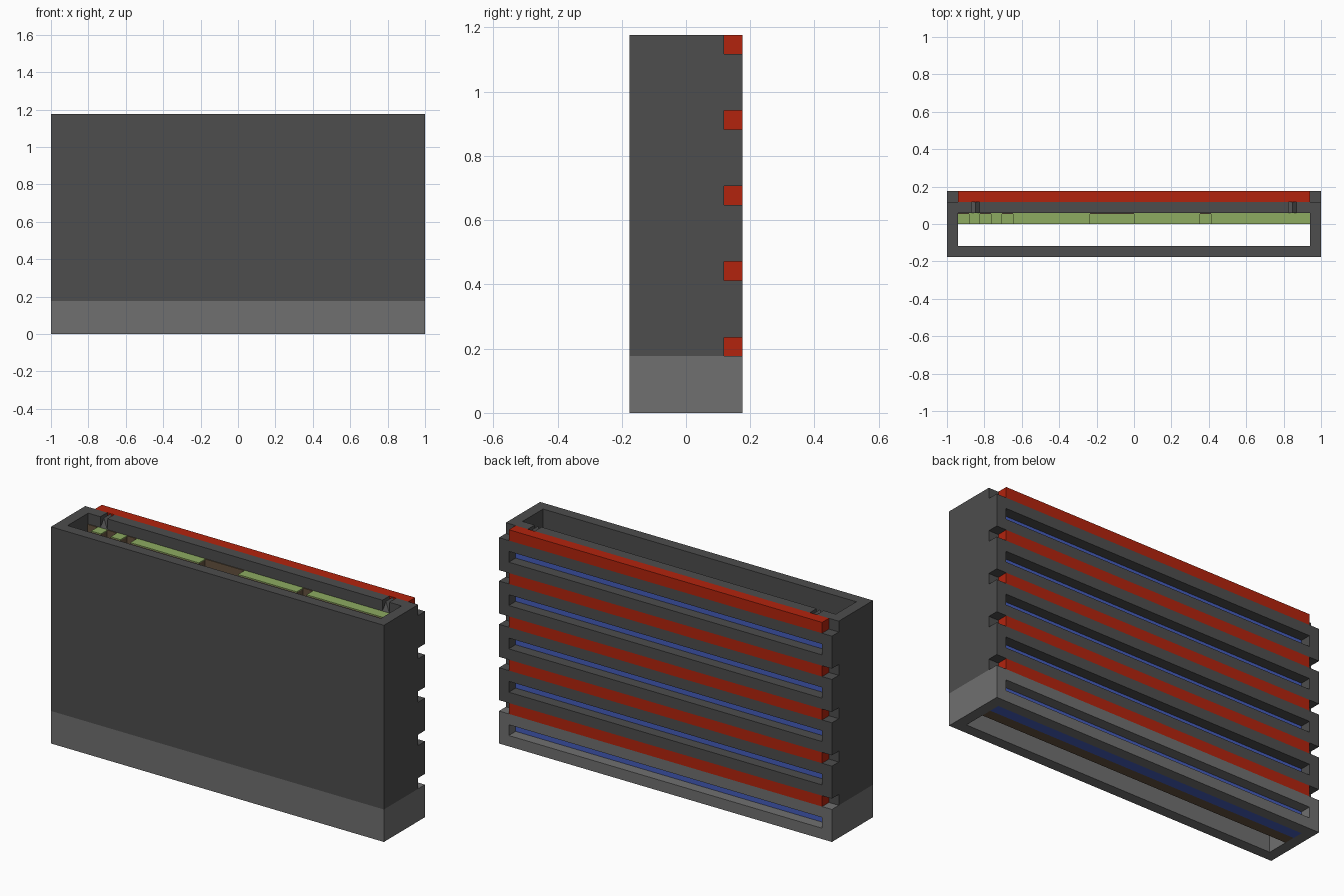
import bpy
import bmesh
from mathutils import Matrix, Vector

old = bpy.data.objects.get("Cube")
if old:
    bpy.data.objects.remove(old, do_unlink=True)

U = 2 / 34  # one module: the case is 34 x 6 x 20 modules


def material(name, color):
    m = bpy.data.materials.new(name)
    m.use_nodes = True
    rgba = (*color, 1)
    m.diffuse_color = rgba
    m.node_tree.nodes["Principled BSDF"].inputs["Base Color"].default_value = rgba
    return m


DARK = material("dark grey", (0.075, 0.075, 0.075))
LIGHT = material("light grey", (0.16, 0.16, 0.16))
RED = material("red", (0.45, 0.017, 0.004))
GREEN = material("green", (0.27, 0.41, 0.12))
BLUE = material("blue", (0.06, 0.11, 0.5))
BROWN = material("brown", (0.13, 0.085, 0.05))


def finish(name, bm, mat):
    bmesh.ops.recalc_face_normals(bm, faces=bm.faces)
    mesh = bpy.data.meshes.new(name)
    bm.to_mesh(mesh)
    bm.free()
    mesh.materials.append(mat)
    ob = bpy.data.objects.new(name, mesh)
    bpy.context.collection.objects.link(ob)
    return ob


def boxes(name, mat, spans):
    """One object made of boxes, each given as x, y and z ranges in modules."""
    bm = bmesh.new()
    for span in spans:
        low = Vector([a for a, b in span])
        high = Vector([b for a, b in span])
        place = Matrix.Translation((low + high) / 2 * U)
        bmesh.ops.create_cube(bm, size=1, matrix=place @ Matrix.Diagonal((high - low) * U).to_4x4())
    return finish(name, bm, mat)


ENDS = [(-17, -16), (16, 17)]
FULL, INNER = (-17, 17), (-16, 16)
BACK = (2, 3)

# Front and side walls: light base, dark upper case
for name, mat, z in (("base", LIGHT, (0, 3)), ("case", DARK, (3, 20))):
    boxes(name + "_front_wall", mat, [(FULL, (-3, -2), z)])
    boxes(name + "_side_walls", mat, [(x, (-2, 2), z) for x in ENDS])

# Slotted back wall with a red bar above every slot
for level in range(5):
    z = level * 4
    slats = [(FULL, BACK, (z, z + 1)), (FULL, BACK, (z + 2, z + 3))]
    slats += [(x, BACK, (z + 1, z + 2)) for x in ENDS]
    boxes(f"back_slats_{level + 1}", DARK if level else LIGHT, slats)
    boxes(f"red_bar_{level + 1}", RED, [(INNER, BACK, (z + 3, z + 4))])

# Blue panel behind the slots, closed by a grey cap
boxes("blue_panel", BLUE, [(INNER, (1, 2), (0, 19))])
PEG, HALF = 14.4, 0.35
cap = [(-16, -PEG - HALF), (-PEG + HALF, PEG - HALF), (PEG + HALF, 16)]
boxes("panel_cap", DARK, [(x, (1, 2), (19, 20)) for x in cap])

# Triangular pegs in the gaps of the cap
for side, x in (("right", -PEG), ("left", PEG)):
    bm = bmesh.new()
    profile = [(x - HALF, 19), (x + HALF, 19), (x, 20)]
    face = bm.faces.new([bm.verts.new((px * U, U, pz * U)) for px, pz in profile])
    moved = bmesh.ops.extrude_face_region(bm, geom=[face])["geom"]
    bmesh.ops.translate(bm, vec=(0, U, 0), verts=[v for v in moved if isinstance(v, bmesh.types.BMVert)])
    finish(side + "_peg", bm, LIGHT)

# Stepped inner board: brown body with a green top layer
HIGH, LOW, SKIN = 19, 17.6, 0.08
raised = [(-15, -14), (-13, -12), (-11, -4), (0, 6), (7, 16)]
sunken = [(-16, -15), (-14, -13), (-12, -11), (-4, 0), (6, 7)]
steps = [(x, HIGH) for x in raised] + [(x, LOW) for x in sunken]
boxes("board_body", BROWN, [(x, (0, 1), (0, h - SKIN)) for x, h in steps])
boxes("board_top", GREEN, [(x, (0, 1), (h - SKIN, h)) for x, h in steps])
boxes("board_backing", BROWN, [(x, (0.92, 1), (LOW, HIGH)) for x in sunken])
